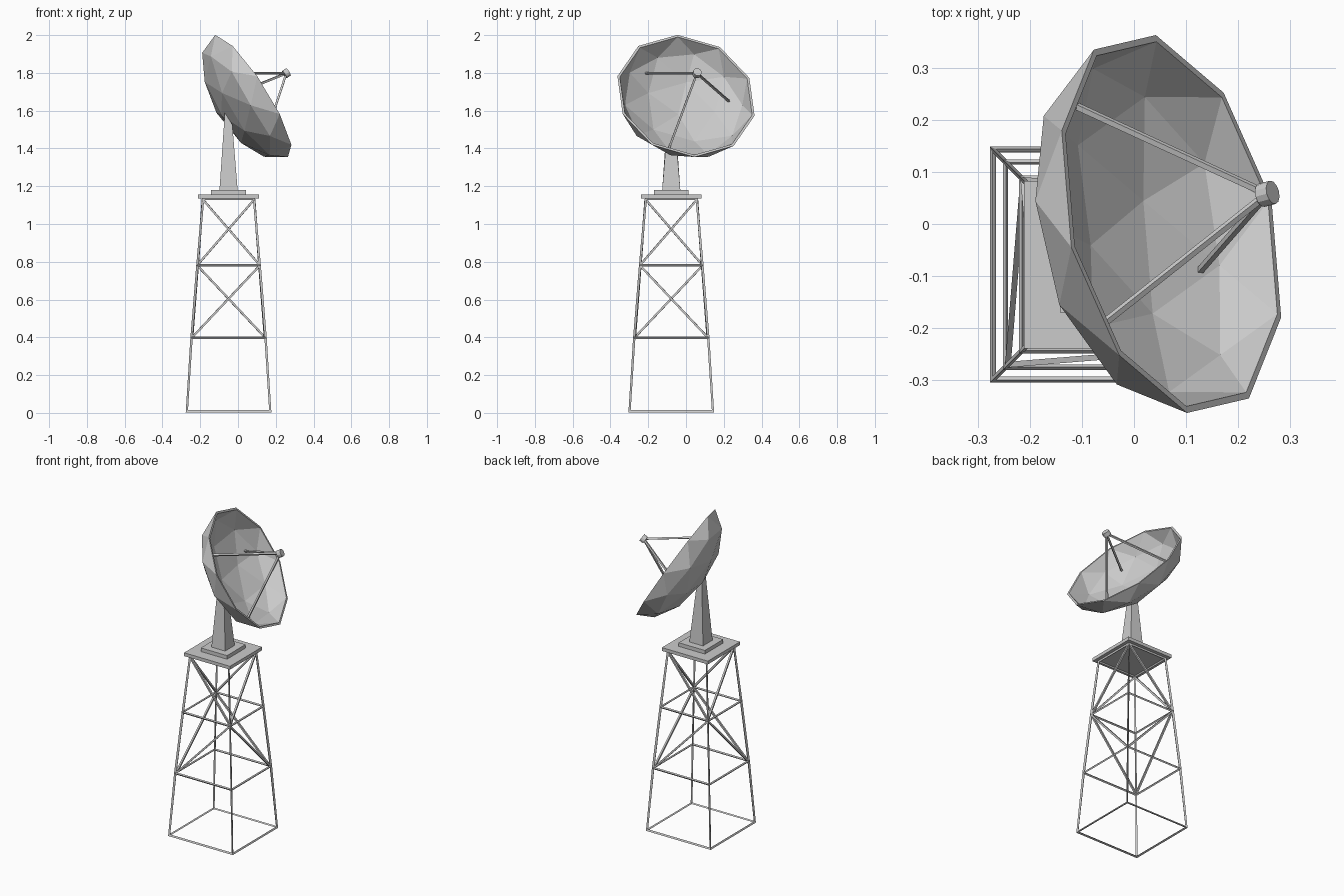
import bpy, bmesh, math
from mathutils import Vector, Matrix

if "Cube" in bpy.data.objects:
    bpy.data.objects.remove(bpy.data.objects["Cube"])

Z = Vector((0, 0, 1))
CX, CY = -0.05, -0.078          # tower axis
TOP = 1.133                     # tower height


def finish(bm, name):
    bmesh.ops.recalc_face_normals(bm, faces=bm.faces)
    me = bpy.data.meshes.new(name)
    bm.to_mesh(me)
    bm.free()
    ob = bpy.data.objects.new(name, me)
    bpy.context.collection.objects.link(ob)
    return ob


def stack(bm, rings):
    """Closed solid through a stack of four-point rings."""
    rows = [[bm.verts.new(p) for p in r] for r in rings]
    bm.faces.new(rows[0])
    bm.faces.new(rows[-1])
    for a, b in zip(rows, rows[1:]):
        for i in range(4):
            j = (i + 1) % 4
            bm.faces.new((a[i], a[j], b[j], b[i]))


def bar(bm, p, q, u, v, w):
    h = w / 2
    stack(bm, [[c + u * s * h + v * t * h for s, t in ((-1, -1), (1, -1), (1, 1), (-1, 1))]
               for c in (p, q)])


def square(h, z):
    return [Vector((CX + s * h, CY + t * h, z)) for s, t in ((-1, -1), (1, -1), (1, 1), (-1, 1))]


def corners(z):
    return square(0.223 + (0.136 - 0.223) * z / TOP, z)


# Tower legs and rails: wireframe of a tapered box
bm = bmesh.new()
stack(bm, [corners(0.007), square(0.197, 0.398), square(0.166, 0.781), corners(TOP)])
tower = finish(bm, "tower_frame")
wire = tower.modifiers.new("wire", 'WIREFRAME')
wire.thickness = 0.0145

# One diagonal per face and panel, zigzagging about two opposite corners
bm = bmesh.new()
for z0, z1, flip in ((0.4, 0.778, 0), (0.785, 1.13, 1)):
    lo, hi = corners(z0), corners(z1)
    for i in range(4):
        j = (i + 1) % 4
        p, q = (lo[j], hi[i]) if (i + flip) % 2 else (lo[i], hi[j])
        d = (q - p).normalized()
        v = d.cross(Z).normalized()
        bar(bm, p, q, d.cross(v), v, 0.011)
finish(bm, "tower_braces")

# Platform and pedestal base
for name, h, z0, z1 in (("platform", 0.161, 1.136, 1.157), ("pedestal_base", 0.092, 1.157, 1.18)):
    bm = bmesh.new()
    stack(bm, [square(h, z0), square(h, z1)])
    finish(bm, name)

# Dish frame: local z is the pointing direction
C = Vector((0.072, 0, 1.678))
n = Vector((0.825, 0.218, 0.521)).normalized()
a = Vector((-0.508, -0.119, 0.853))
a = (a - n * a.dot(n)).normalized()
b = a.cross(n) * -1
b = -b if b.y < 0 else b
frame = Matrix((a, n.cross(a), n)).transposed().to_4x4()
frame.translation = C

# Tapered pedestal, top cut to the back of the dish
top = square(0.02, 0)
for p in top:
    p.z = C.z + (-0.185 - n.x * (p.x - C.x) - n.y * (p.y - C.y)) / n.z
bm = bmesh.new()
stack(bm, [square(0.048, 1.18), top])
finish(bm, "pedestal")

# Dish: flattened half icosphere, inner shell and a flat rim between them
R, D, S = 0.379, 0.195, 0.965
bm = bmesh.new()
bmesh.ops.create_icosphere(bm, subdivisions=2, radius=1)
bmesh.ops.delete(bm, geom=[v for v in bm.verts if v.co.z > 0.01], context='VERTS')
bmesh.ops.delete(bm, geom=[f for f in bm.faces if all(abs(v.co.z) < 0.01 for v in f.verts)],
                 context='FACES_ONLY')
rim = [e for e in bm.edges if all(abs(v.co.z) < 0.01 for v in e.verts)]
outer_faces = bm.faces[:]
inside = {v: bm.verts.new(v.co * S) for v in bm.verts[:]}
for f in outer_faces:
    bm.faces.new([inside[v] for v in reversed(f.verts)])
for e in rim:
    v, w = e.verts
    bm.faces.new((v, w, inside[w], inside[v]))
bmesh.ops.transform(bm, verts=bm.verts, matrix=frame @ Matrix.Rotation(math.radians(18), 4, 'Z')
                    @ Matrix.Diagonal((R, R, D, 1)))
finish(bm, "dish")

# Feed struts
bm = bmesh.new()
feed = C + Vector((0.184, 0.058, 0.12))
for deg in (-39, 81, 201):
    t = math.radians(deg)
    foot = C + (a * math.cos(t) + b * math.sin(t)) * 0.268 - n * 0.115
    d = (feed - foot).normalized()
    v = d.cross(n).normalized()
    bar(bm, foot, feed, d.cross(v), v, 0.011)
finish(bm, "feed_struts")

# Feed horn
bm = bmesh.new()
bmesh.ops.create_cone(bm, cap_ends=True, segments=12, radius1=0.023, radius2=0.023, depth=0.026,
                      matrix=Matrix.Translation(feed - C) @ frame)
finish(bm, "feed_horn")
